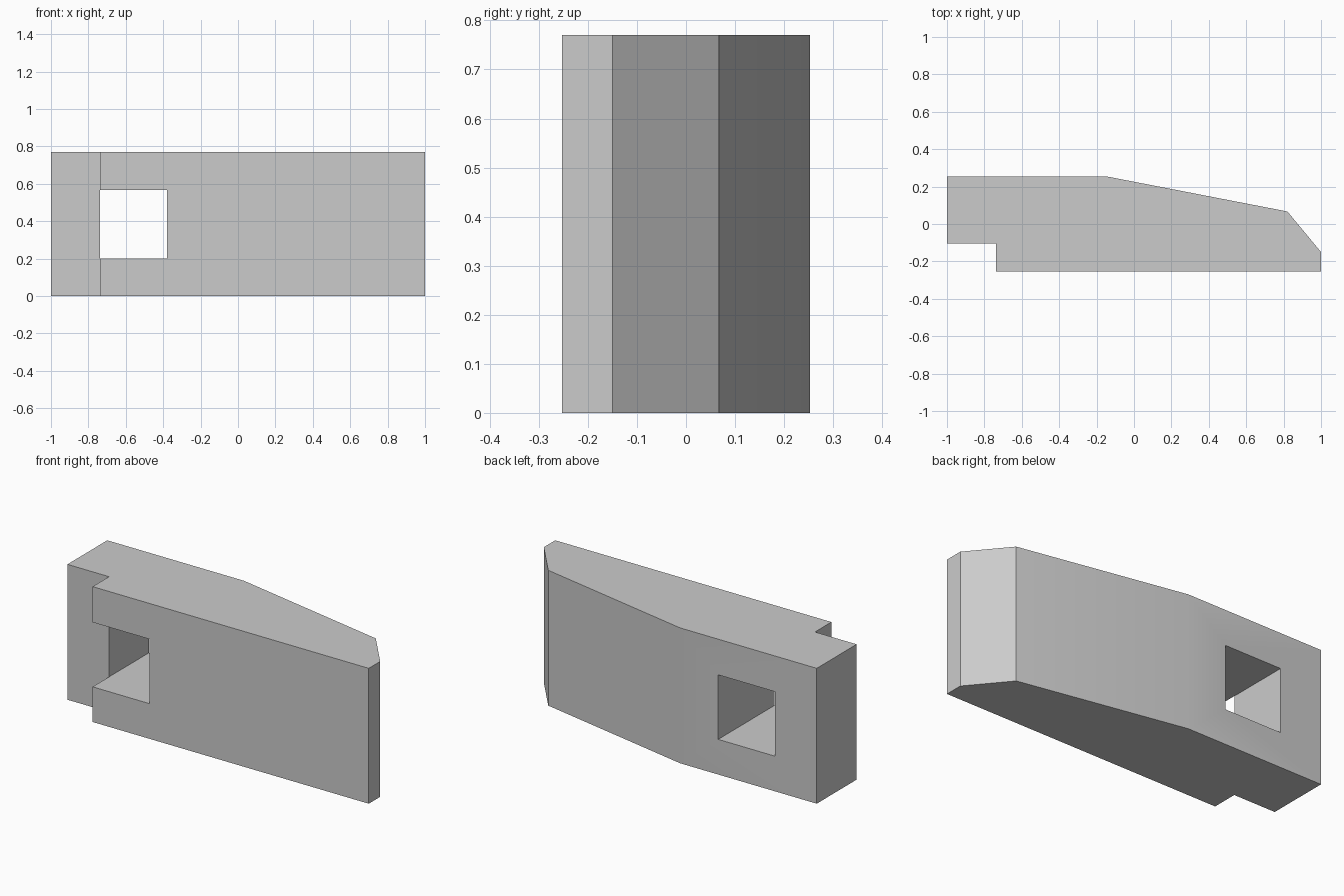
import bpy, bmesh, math

cube = bpy.data.objects.get("Cube")
if cube:
    bpy.data.objects.remove(cube, do_unlink=True)

HEIGHT = 0.77
STEP_X = -0.738

grey = bpy.data.materials.new("plain grey")
grey.use_nodes = True
colour = (0.6, 0.6, 0.6, 1)
grey.diffuse_color = colour
grey.node_tree.nodes["Principled BSDF"].inputs["Base Color"].default_value = colour


def prism(name, outline, z0, z1):
    """Extrude an xy outline upward from z0 to z1."""
    bm = bmesh.new()
    base = bm.faces.new([bm.verts.new((x, y, z0)) for x, y in outline])
    top = bmesh.ops.extrude_face_region(bm, geom=[base])["geom"]
    bmesh.ops.translate(bm, vec=(0, 0, z1 - z0),
                        verts=[v for v in top if isinstance(v, bmesh.types.BMVert)])
    bmesh.ops.recalc_face_normals(bm, faces=bm.faces)
    mesh = bpy.data.meshes.new(name)
    bm.to_mesh(mesh)
    bm.free()
    mesh.materials.append(grey)
    obj = bpy.data.objects.new(name, mesh)
    bpy.context.collection.objects.link(obj)
    return obj


# Wedge-shaped block with a notch at the front and a tapered back
body = prism("wedge_block", [
    (-1, 0.253), (-0.14, 0.253), (0.82, 0.067), (1, -0.15),
    (1, -0.253), (STEP_X, -0.253), (STEP_X, -0.105), (-1, -0.105)], 0, HEIGHT)

# Square window through the block, flush with the notch
cutter = prism("window_cutter", [
    (STEP_X, -0.5), (-0.38, -0.5), (-0.38, 0.5), (STEP_X, 0.5)], 0.2, 0.567)

cut = body.modifiers.new("window", "BOOLEAN")
cut.operation = "DIFFERENCE"
cut.solver = "EXACT"
cut.object = cutter
bpy.ops.object.select_all(action="DESELECT")
body.select_set(True)
bpy.context.view_layer.objects.active = body
bpy.ops.object.modifier_apply(modifier=cut.name)
bpy.data.objects.remove(cutter, do_unlink=True)

# Soft bend across the back, crisp edges elsewhere
bpy.ops.object.shade_smooth_by_angle(angle=math.radians(30))
